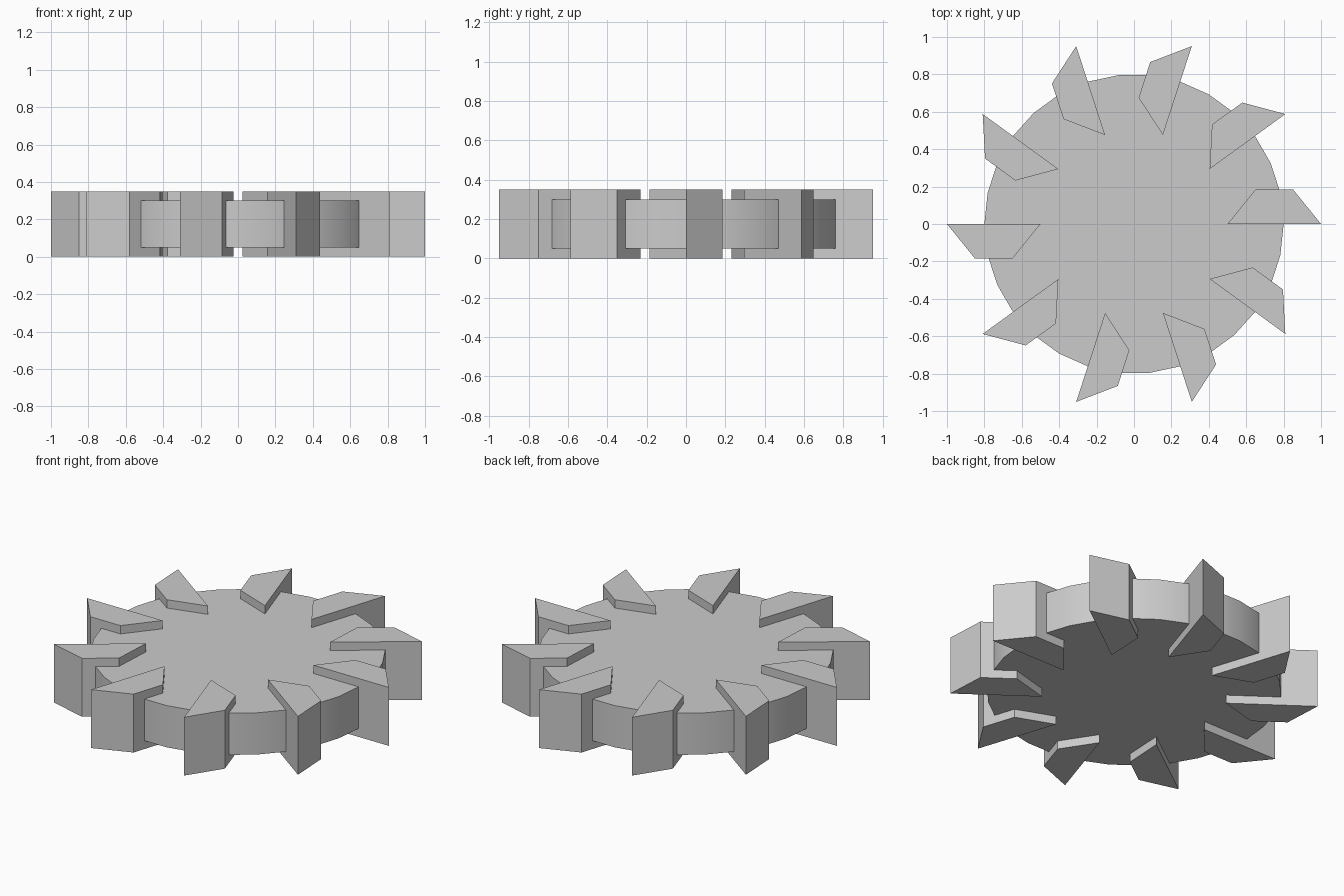
import bpy
import bmesh
from math import cos, sin, pi, radians
from mathutils import Matrix

cube = bpy.data.objects.get("Cube")
if cube:
    bpy.data.objects.remove(cube, do_unlink=True)

grey = bpy.data.materials.new("plain_grey")
grey.use_nodes = True
grey.diffuse_color = (0.6, 0.6, 0.6, 1)
grey.node_tree.nodes["Principled BSDF"].inputs["Base Color"].default_value = (0.6, 0.6, 0.6, 1)


def prism(name, outline, bottom, top):
    """Extrude a flat outline upward into a solid."""
    bm = bmesh.new()
    face = bm.faces.new([bm.verts.new((x, y, bottom)) for x, y in outline])
    grown = bmesh.ops.extrude_face_region(bm, geom=[face])["geom"]
    verts = [v for v in grown if isinstance(v, bmesh.types.BMVert)]
    bmesh.ops.translate(bm, verts=verts, vec=(0, 0, top - bottom))
    bmesh.ops.recalc_face_normals(bm, faces=bm.faces)
    mesh = bpy.data.meshes.new(name)
    bm.to_mesh(mesh)
    bm.free()
    mesh.materials.append(grey)
    obj = bpy.data.objects.new(name, mesh)
    bpy.context.collection.objects.link(obj)
    return obj


# Round disc with a smooth rim
SIDES = 30
rim = [(0.8 * cos(2 * pi * i / SIDES), 0.8 * sin(2 * pi * i / SIDES)) for i in range(SIDES)]
disc = prism("disc", rim, 0.05, 0.30)
bpy.ops.object.select_all(action="DESELECT")
disc.select_set(True)
bpy.context.view_layer.objects.active = disc
bpy.ops.object.shade_smooth_by_angle(angle=radians(30))

# Ring of slanted cutting teeth, taller than the disc
TEETH = 10
tooth_outline = [(0.5, 0), (1, 0), (0.85, 0.185), (0.65, 0.185)]
for i in range(TEETH):
    tooth = prism(f"tooth_{i + 1}", tooth_outline, 0, 0.35)
    tooth.data.transform(Matrix.Rotation(2 * pi * i / TEETH, 4, "Z"))
